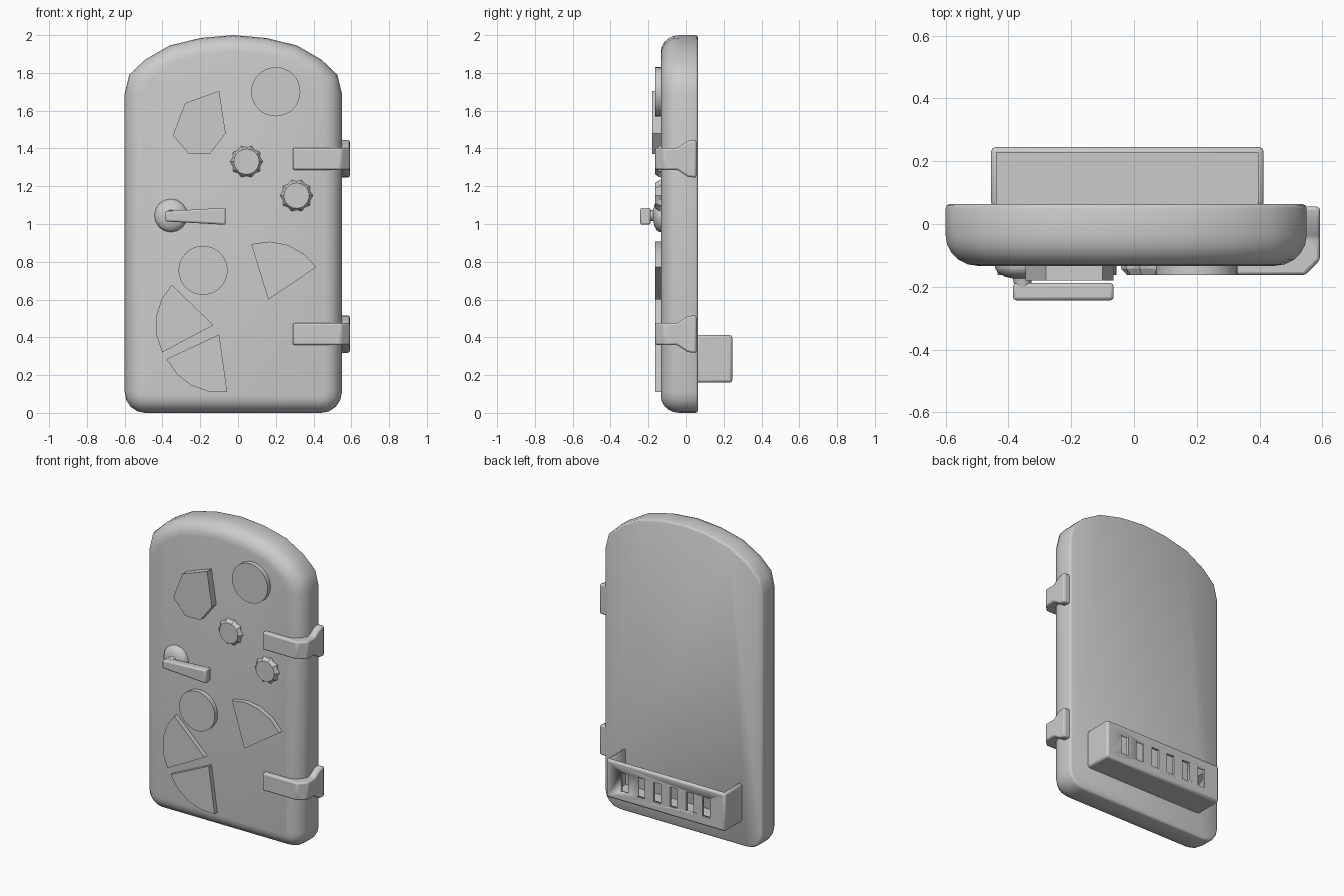
import bpy, bmesh
from math import sin, cos, pi, radians
from mathutils import Vector

if "Cube" in bpy.data.objects:
    bpy.data.objects.remove(bpy.data.objects["Cube"])


def loft(name, loops, angle=35, bevel=0):
    """Bridge equal-length closed loops of 3D points and cap both ends."""
    bm = bmesh.new()
    rings = [[bm.verts.new(p) for p in loop] for loop in loops]
    n = len(rings[0])
    for a, b in zip(rings, rings[1:]):
        for i in range(n):
            j = (i + 1) % n
            bm.faces.new((a[i], a[j], b[j], b[i]))
    bm.faces.new(rings[0])
    bm.faces.new(rings[-1])
    bmesh.ops.recalc_face_normals(bm, faces=bm.faces)
    mesh = bpy.data.meshes.new(name)
    bm.to_mesh(mesh)
    bm.free()
    ob = bpy.data.objects.new(name, mesh)
    bpy.context.collection.objects.link(ob)
    if bevel:
        m = ob.modifiers.new("bevel", 'BEVEL')
        m.width, m.segments, m.limit_method = bevel, 2, 'ANGLE'
    bpy.ops.object.select_all(action='DESELECT')
    bpy.context.view_layer.objects.active = ob
    ob.select_set(True)
    bpy.ops.object.shade_smooth_by_angle(angle=radians(angle))
    return ob


def at_y(pts, y):
    return [(x, y, z) for x, z in pts]


def slab(name, pts, y0, y1, **kw):
    return loft(name, [at_y(pts, y0), at_y(pts, y1)], **kw)


def circle(cx, cz, r, n=32):
    return [(cx + r * cos(2 * pi * i / n), cz + r * sin(2 * pi * i / n)) for i in range(n)]


def box(name, x0, x1, y0, y1, z0, z1, **kw):
    return slab(name, [(x0, z0), (x1, z0), (x1, z1), (x0, z1)], y0, y1, **kw)


# Door: arched outline, softly rounded towards the front
CX, R = -0.025, 0.11
half = [(0.575 - R + R * sin(radians(a)), R - R * cos(radians(a))) for a in (0, 22.5, 45, 67.5, 90)]
half += [(0.575, 1.69), (0.551, 1.79), (0.467, 1.87), (0.337, 1.945), (0.173, 1.985)]
outline = half + [(0, 2.0)] + [(-x, z) for x, z in reversed(half)]


def inset(pts, d):
    out = []
    for i, p in enumerate(pts):
        a, b, c = Vector(pts[i - 1]), Vector(p), Vector(pts[(i + 1) % len(pts)])
        e, f = (b - a).normalized(), (c - b).normalized()
        n = Vector((-e.y, e.x)) + Vector((-f.y, f.x))
        n = n * (2 / n.length_squared) * d
        out.append((b.x + n.x * 1.15 + CX, b.y + n.y))
    return out


loops = [at_y(inset(outline, 0.012), 0.064), at_y(inset(outline, 0.003), 0.059), at_y(outline, 0.05)]
loops[2] = at_y(inset(outline, 0), 0.05)
for k in range(6):
    t = k / 5 * pi / 2
    loops.append(at_y(inset(outline, 0.088 * (1 - cos(t))), -0.035 - 0.098 * sin(t)))
loft("door_panel", loops, angle=50)

# Round magnets
for i, (x, z) in enumerate([(0.2, 1.7), (-0.185, 0.755)]):
    slab(f"round_magnet_{i + 1}", circle(x, z, 0.13), -0.12, -0.163)

# Wedge magnets: apex and arc angles
for i, (x, z, a0, a1) in enumerate([(0.16, 0.6, 34, 107), (-0.13, 0.465, 136, 208), (-0.1, 0.415, 205, 278)]):
    arc = [radians(a0 + (a1 - a0) * k / 4) for k in range(5)]
    slab(f"wedge_magnet_{i + 1}", [(x, z)] + [(x + 0.307 * cos(a), z + 0.307 * sin(a)) for a in arc],
         -0.12, -0.163, angle=25)

# Plain plaque magnet
slab("plaque_magnet", [(-0.28, 1.64), (-0.1, 1.705), (-0.065, 1.48), (-0.15, 1.37), (-0.26, 1.37), (-0.345, 1.47)],
     -0.12, -0.18, angle=20)

# Crimped bottle cap magnets
for i, (x, z) in enumerate([(0.045, 1.33), (0.31, 1.15)]):
    def ring(r0, r1):
        return [(x + (r1 if k % 2 else r0) * cos(k * pi / 10), z + (r1 if k % 2 else r0) * sin(k * pi / 10))
                for k in range(20)]
    loft(f"bottle_cap_{i + 1}", [at_y(ring(0.088, 0.076), -0.125), at_y(ring(0.086, 0.075), -0.142),
                                 at_y(ring(0.067, 0.067), -0.163)], angle=25)

# Handle: domed base, stem and flared lever
profile = [(0.088, -0.12), (0.088, -0.14), (0.078, -0.156), (0.055, -0.168), (0.03, -0.174), (0.026, -0.2)]
loft("handle_base", [at_y(circle(-0.355, 1.045, r, 16), y) for r, y in profile])
slab("handle_lever", [(-0.385, 1.014), (-0.065, 0.996), (-0.065, 1.086), (-0.385, 1.068)],
     -0.188, -0.243, bevel=0.01)

# Hinges: strap wrapping round the side and flaring out
stations = [((0.29, -0.163), (0.29, -0.11), 0.058), ((0.545, -0.163), (0.50, -0.09), 0.058),
            ((0.592, -0.115), (0.53, -0.07), 0.058), ((0.592, -0.045), (0.54, -0.045), 0.058),
            ((0.592, 0.01), (0.54, 0.01), 0.095), ((0.592, 0.055), (0.54, 0.055), 0.1)]
for name, z in (("upper_hinge", 1.345), ("lower_hinge", 0.417)):
    loft(name, [[(*o, z - h), (*o, z + h), (*i, z + h), (*i, z - h)] for o, i, h in stations], bevel=0.01)

# Rear shelf bin: hollowed box with six slots
shelf = box("shelf_bin", -0.455, 0.413, 0.055, 0.245, 0.16, 0.412, bevel=0.014)
cutters = [box("bin_cutter", -0.437, 0.395, 0.04, 0.228, 0.178, 0.5)]
for k in range(6):
    x = -0.021 + (k - 2.5) * 0.119
    cutters.append(box(f"slot_cutter_{k + 1}", x - 0.027, x + 0.027, 0.2, 0.28, 0.222, 0.35))
for c in cutters:
    m = shelf.modifiers.new(c.name, 'BOOLEAN')
    m.operation, m.object, m.solver = 'DIFFERENCE', c, 'EXACT'
bpy.context.view_layer.objects.active = shelf
for m in list(shelf.modifiers):
    bpy.ops.object.modifier_apply(modifier=m.name)
for c in cutters:
    bpy.data.objects.remove(c)
